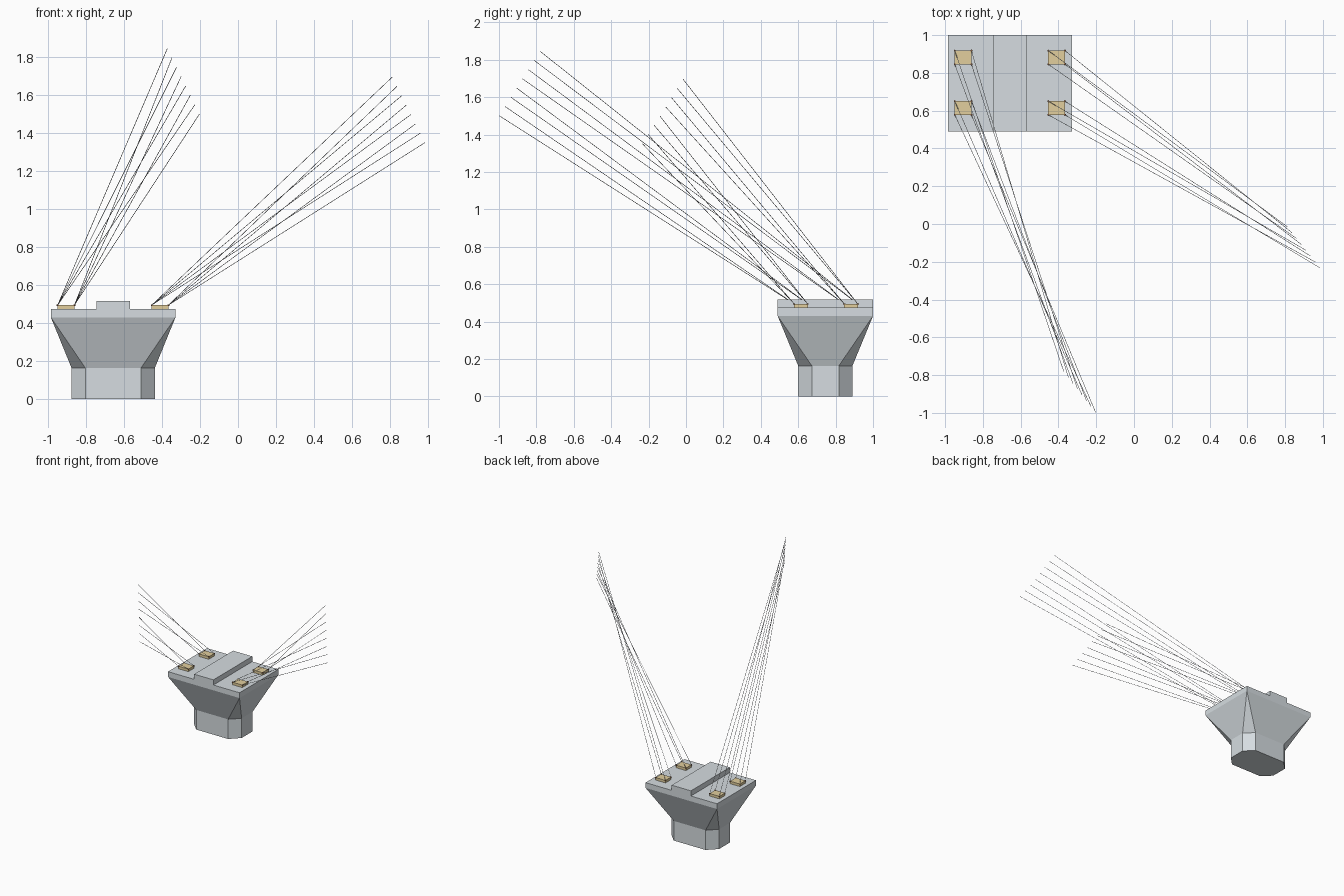
import bpy, bmesh
from mathutils import Vector

if "Cube" in bpy.data.objects:
    bpy.data.objects.remove(bpy.data.objects["Cube"])


def material(name, rgb):
    m = bpy.data.materials.new(name)
    m.diffuse_color = (*rgb, 1)
    m.use_nodes = True
    m.node_tree.nodes["Principled BSDF"].inputs["Base Color"].default_value = m.diffuse_color
    return m


concrete = material("concrete grey", (0.67, 0.72, 0.75))
tan = material("bearing tan", (0.76, 0.62, 0.34))
brown = material("anchor brown", (0.30, 0.13, 0.06))
steel = material("cable steel grey", (0.55, 0.57, 0.60))


def finish(name, bm, mat):
    bmesh.ops.recalc_face_normals(bm, faces=bm.faces)
    mesh = bpy.data.meshes.new(name)
    bm.to_mesh(mesh)
    bm.free()
    mesh.materials.append(mat)
    obj = bpy.data.objects.new(name, mesh)
    bpy.context.collection.objects.link(obj)
    return obj


def add_box(bm, lo, hi):
    lo, hi = Vector(lo), Vector(hi)
    verts = bmesh.ops.create_cube(bm, size=1)["verts"]
    for v in verts:
        v.co = (lo + hi) / 2 + v.co * (hi - lo)


def add_rod(bm, a, b, r):
    a, b = Vector(a), Vector(b)
    verts = bmesh.ops.create_cone(bm, cap_ends=True, segments=6, radius1=r,
                                  radius2=r, depth=(b - a).length)["verts"]
    rot = (b - a).to_track_quat('Z', 'Y')
    for v in verts:
        v.co = (a + b) / 2 + rot @ v.co


CX, CY = -0.657, 0.745


def octagon(hx, hy, c):
    return [(CX + x, CY + y) for x, y in (
        (hx - c, -hy), (hx, c - hy), (hx, hy - c), (hx - c, hy),
        (c - hx, hy), (-hx, hy - c), (-hx, c - hy), (c - hx, -hy))]


# Chamfered column foot
column = octagon(0.219, 0.145, 0.073)
bm = bmesh.new()
rings = [[bm.verts.new((x, y, z)) for x, y in column] for z in (0, 0.163)]
bm.faces.new(rings[0])
bm.faces.new(rings[1])
for i in range(8):
    j = (i + 1) % 8
    bm.faces.new((rings[0][i], rings[0][j], rings[1][j], rings[1][i]))
finish("pier_column", bm, concrete)

# Flared head: each chamfer narrows to a point at a slab corner
bm = bmesh.new()
low = [bm.verts.new((x, y, 0.163)) for x, y in column]
top = [bm.verts.new((CX + sx * 0.328, CY + sy * 0.255, 0.43))
       for sx, sy in ((1, -1), (1, 1), (-1, 1), (-1, -1))]
bm.faces.new(low)
bm.faces.new(top)
for k in range(4):
    a, b, c = (low[(2 * k + n) % 8] for n in range(3))
    bm.faces.new((a, b, top[k]))
    bm.faces.new((b, c, top[(k + 1) % 4], top[k]))
finish("pier_head", bm, concrete)

# Cap slab with its raised central ridge
bm = bmesh.new()
add_box(bm, (CX - 0.328, CY - 0.255, 0.43), (CX + 0.328, CY + 0.255, 0.474))
finish("cap_slab", bm, concrete)
bm = bmesh.new()
add_box(bm, (CX - 0.088, CY - 0.255, 0.474), (CX + 0.088, CY + 0.255, 0.517))
finish("cap_ridge", bm, concrete)

# Bearing pads, corner anchors and one cable per corner
sides = (("left", -0.905, Vector((-0.372, -0.78, 1.845)), Vector((-0.203, -0.998, 1.5))),
         ("right", -0.41, Vector((0.812, -0.015, 1.695)), Vector((0.984, -0.232, 1.35))))
for side, bx, first, last in sides:
    pads, anchors, cables = bmesh.new(), bmesh.new(), bmesh.new()
    n = 0
    for by in (0.882, 0.614):
        add_box(pads, (bx - 0.045, by - 0.037, 0.474), (bx + 0.045, by + 0.037, 0.495))
        for sy in (1, -1):
            for sx in (-1, 1):
                p = Vector((bx + sx * 0.044, by + sy * 0.036, 0.495))
                add_rod(anchors, p - Vector((0, 0, 0.004)), p + Vector((0, 0, 0.002)), 0.006)
                add_rod(cables, p, first.lerp(last, n / 7), 0.0015)
                n += 1
    finish(side + "_bearing_pads", pads, tan)
    finish(side + "_cable_anchors", anchors, brown)
    finish(side + "_cables", cables, steel)
